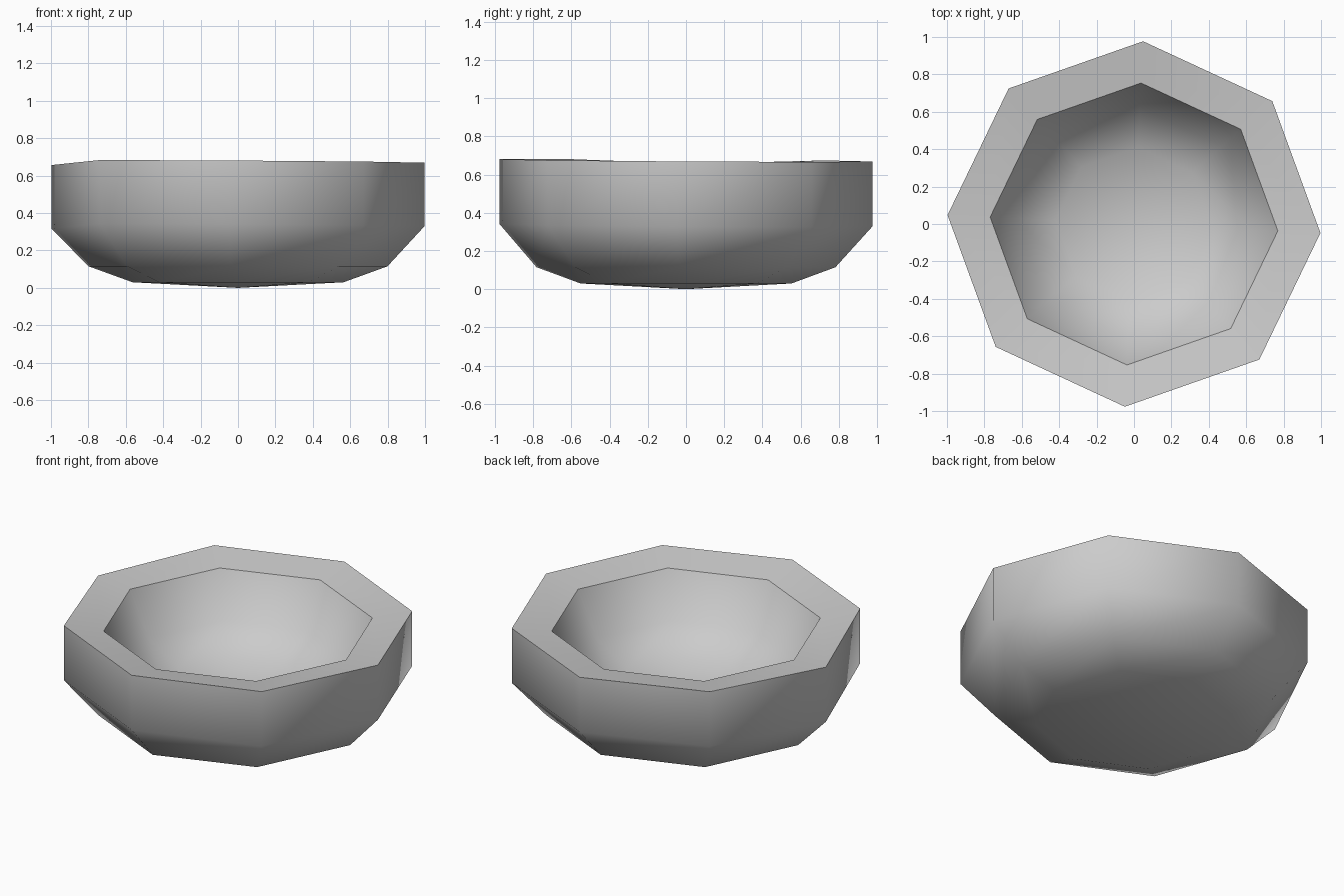
import bpy
import bmesh
from math import cos, sin, radians, pi

default_cube = bpy.data.objects.get("Cube")
if default_cube:
    bpy.data.objects.remove(default_cube, do_unlink=True)

SIDES = 8
TWIST = radians(-2.8)
DEPTH = 0.98  # the bowl is slightly narrower front to back

# Plain grey for the whole bowl
grey = bpy.data.materials.new("plain grey")
grey.use_nodes = True
colour = (0.6, 0.6, 0.6, 1)
grey.diffuse_color = colour
grey.node_tree.nodes["Principled BSDF"].inputs["Base Color"].default_value = colour

# Wall profile as radius and height: underside, outer wall, sloping rim, round hollow
profile = [(0.565, 0.03), (0.8, 0.115), (0.998, 0.335), (0.998, 0.675),
           (0.77, 0.637), (0.635, 0.37), (0.42, 0.24)]
BOTTOM, HOLLOW = 0.0, 0.18


def ring(bm, radius, height):
    """One octagonal loop of the bowl."""
    angles = [TWIST + 2 * pi * i / SIDES for i in range(SIDES)]
    return [bm.verts.new((radius * cos(a), DEPTH * radius * sin(a), height))
            for a in angles]


def fan(bm, loop, height):
    """Close a loop with a shallow cone."""
    tip = bm.verts.new((0, 0, height))
    for i in range(SIDES):
        bm.faces.new((loop[i], loop[(i + 1) % SIDES], tip))


# Bowl shell
bm = bmesh.new()
loops = [ring(bm, r, z) for r, z in profile]
for low, high in zip(loops, loops[1:]):
    for i in range(SIDES):
        j = (i + 1) % SIDES
        bm.faces.new((low[i], low[j], high[j], high[i]))
fan(bm, loops[0], BOTTOM)
fan(bm, loops[-1], HOLLOW)

# The outer wall dips slightly on the model's right and towards the back left
for loop in loops[2:4]:
    min(loop, key=lambda v: v.co.x).co.z -= 0.024
    for v in loop:
        v.co.z -= 0.006 * (v.co.x + v.co.y)

bmesh.ops.recalc_face_normals(bm, faces=bm.faces)
mesh = bpy.data.meshes.new("bowl")
bm.to_mesh(mesh)
mesh.materials.append(grey)
bm.free()
bowl = bpy.data.objects.new("bowl", mesh)
bpy.context.collection.objects.link(bowl)

# Smooth walls with a crisp rim
bpy.ops.object.select_all(action="DESELECT")
bowl.select_set(True)
bpy.context.view_layer.objects.active = bowl
bpy.ops.object.shade_smooth_by_angle(angle=radians(48))
